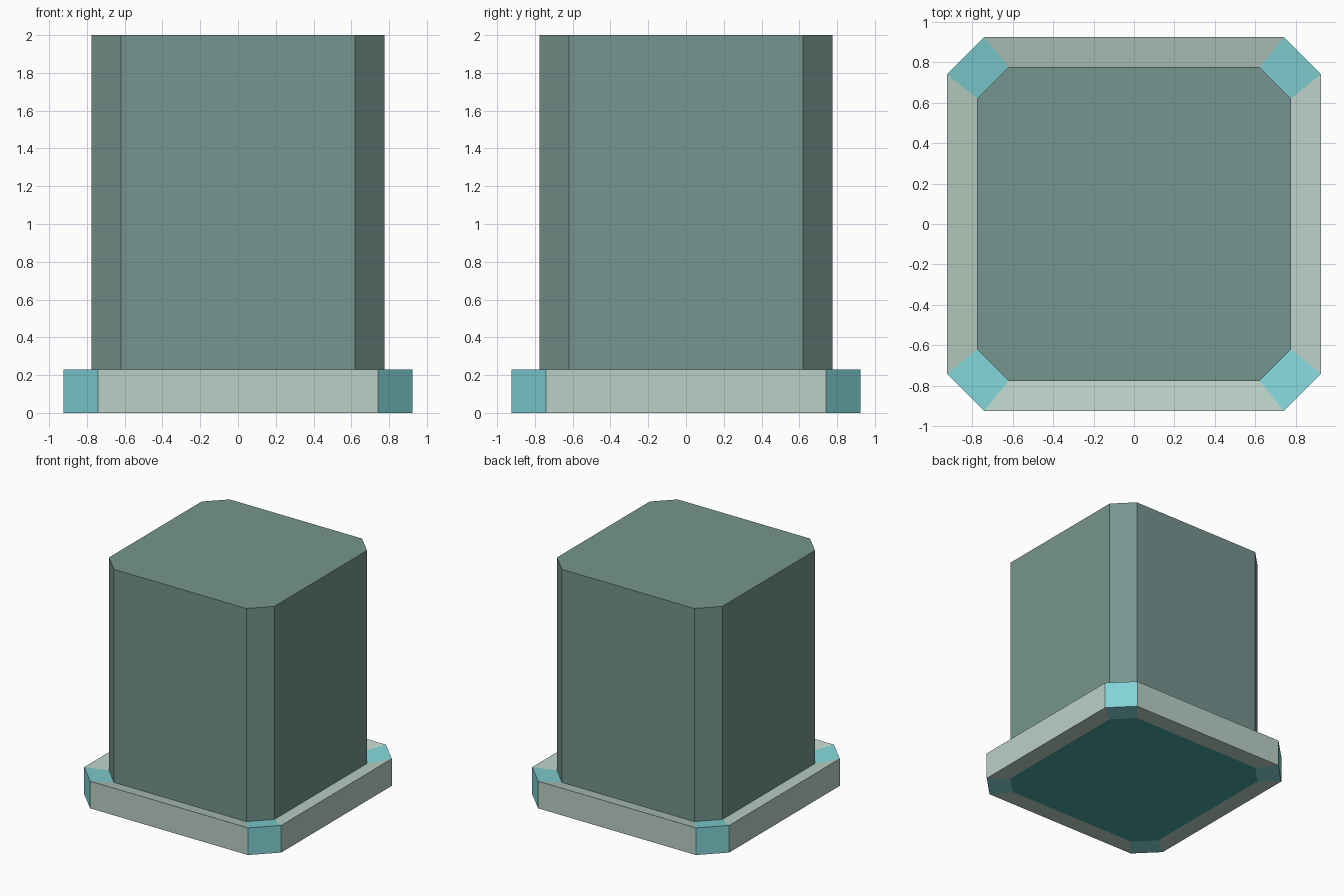
import bpy
import bmesh

cube = bpy.data.objects.get("Cube")
if cube:
    bpy.data.objects.remove(cube, do_unlink=True)


def linear(c):
    c /= 255
    return c / 12.92 if c <= 0.04045 else ((c + 0.055) / 1.055) ** 2.4


def material(name, *rgb):
    mat = bpy.data.materials.new(name)
    mat.use_nodes = True
    colour = [linear(c) for c in rgb] + [1]
    mat.diffuse_color = colour
    mat.node_tree.nodes["Principled BSDF"].inputs["Base Color"].default_value = colour
    return mat


grey_green = material("grey green", 118, 149, 142)
pale_green = material("pale green", 186, 208, 197)
light_teal = material("light teal", 130, 211, 215)
deep_teal = material("deep teal", 73, 166, 164)


def octagon(bm, half, flat, z):
    """Ring of a square with cut corners, counter-clockwise from above."""
    points = []
    x, y, u, v = half, -flat, half, flat
    for _ in range(4):
        points += [(x, y, z), (u, v, z)]
        x, y, u, v = -y, x, -v, u
    return [bm.verts.new(p) for p in points]


def loft(name, rings, materials, cap_bottom=False, cap_top=False, cap_slot=0):
    """Join octagon rings; slot 0 colours the sides and slot 1 the corners."""
    bm = bmesh.new()
    loops = [octagon(bm, *ring) for ring in rings]
    for low, high in zip(loops, loops[1:]):
        for i in range(8):
            j = (i + 1) % 8
            face = bm.faces.new((low[i], low[j], high[j], high[i]))
            face.material_index = i % 2
    if cap_bottom:
        bm.faces.new(loops[0][::-1]).material_index = cap_slot
    if cap_top:
        bm.faces.new(loops[-1]).material_index = cap_slot
    mesh = bpy.data.meshes.new(name)
    bm.to_mesh(mesh)
    bm.free()
    for mat in materials:
        mesh.materials.append(mat)
    obj = bpy.data.objects.new(name, mesh)
    bpy.context.collection.objects.link(obj)
    return obj


BODY = (0.775, 0.62)
RIM = (0.923, 0.74)

# Base plinth: underside panel, outer wall and a top ledge dipping inward
loft("base_plinth",
     [(*BODY, 0), (*RIM, 0), (*RIM, 0.23), (*BODY, 0.195)],
     [pale_green, light_teal, deep_teal], cap_bottom=True, cap_slot=2)

# Tall block with cut corners
loft("block", [(*BODY, 0.195), (*BODY, 2)],
     [grey_green, grey_green], cap_top=True)
